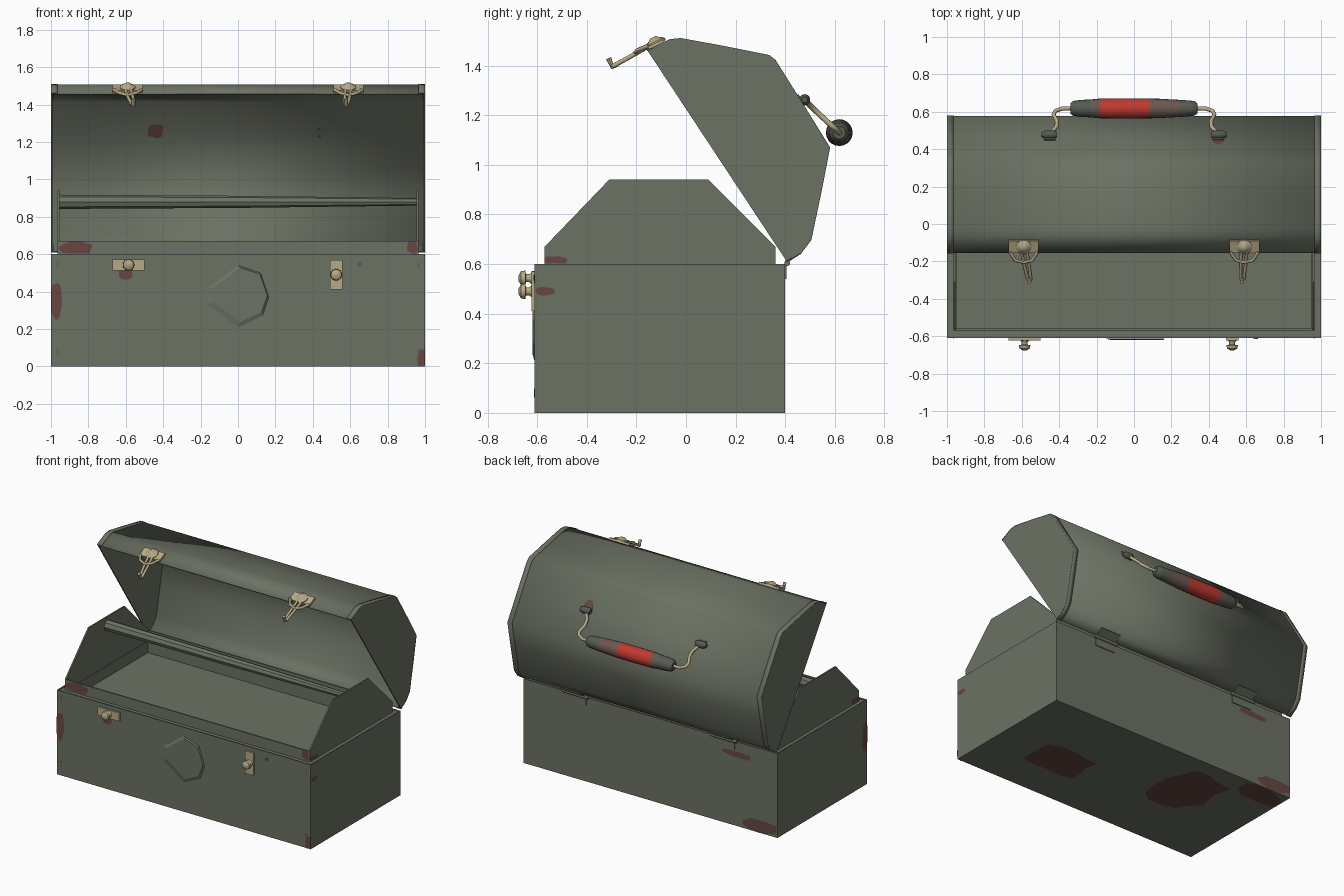
import bpy, bmesh, math, random
from mathutils import Vector, Matrix

if "Cube" in bpy.data.objects:
    bpy.data.objects.remove(bpy.data.objects["Cube"])

random.seed(4)

def material(name, c):
    m = bpy.data.materials.new(name)
    m.diffuse_color = (*c, 1)
    m.use_nodes = True
    m.node_tree.nodes["Principled BSDF"].inputs["Base Color"].default_value = m.diffuse_color
    return m

GREEN = material("grey_green_paint", (.150, .168, .127))
RUST = material("rust_red", (.135, .062, .052))
BRASS = material("dull_brass", (.47, .40, .24))
RED = material("grip_red", (.52, .042, .03))
WORN = material("grip_worn_brown", (.15, .095, .08))
DARK = material("grip_dark_green", (.09, .105, .085))

def finish(name, bm, mats, smooth=None, recalc=True):
    if recalc:
        bmesh.ops.recalc_face_normals(bm, faces=bm.faces)
    me = bpy.data.meshes.new(name)
    bm.to_mesh(me)
    bm.free()
    ob = bpy.data.objects.new(name, me)
    bpy.context.collection.objects.link(ob)
    for m in mats:
        me.materials.append(m)
    if smooth:
        activate(ob)
        bpy.ops.object.shade_smooth_by_angle(angle=math.radians(smooth))
    return ob

def activate(ob):
    bpy.ops.object.select_all(action='DESELECT')
    ob.select_set(True)
    bpy.context.view_layer.objects.active = ob

def box(name, lo, hi, mat=GREEN, tilt=0):
    lo, hi = Vector(lo), Vector(hi)
    bm = bmesh.new()
    bmesh.ops.create_cube(bm, size=1, matrix=Matrix.Translation((lo + hi) / 2)
                          @ Matrix.Rotation(tilt, 4, 'X') @ Matrix.Diagonal((*(hi - lo), 1)))
    return finish(name, bm, [mat])

def prism(name, pts, x0, x1, mat=GREEN):
    """Extrude a y-z outline from x0 to x1."""
    bm = bmesh.new()
    f = bm.faces.new([bm.verts.new((x0, y, z)) for y, z in pts])
    ext = bmesh.ops.extrude_face_region(bm, geom=[f])['geom']
    bmesh.ops.translate(bm, vec=(x1 - x0, 0, 0), verts=[v for v in ext if isinstance(v, bmesh.types.BMVert)])
    return finish(name, bm, [mat])

def strip(name, pts, x0, x1, thick):
    """Sweep an open y-z profile along x as a thin smooth sheet."""
    bm = bmesh.new()
    a = [bm.verts.new((x0, y, z)) for y, z in pts]
    b = [bm.verts.new((x1, y, z)) for y, z in pts]
    for i in range(len(pts) - 1):
        bm.faces.new((a[i], a[i + 1], b[i + 1], b[i]))
    ob = finish(name, bm, [GREEN], 60, False)
    s = ob.modifiers.new("sheet", 'SOLIDIFY')
    s.thickness, s.offset = thick, -1
    return ob

def lathe(name, prof, origin, axis, mats=(BRASS,), rule=None, n=16):
    """Revolve (distance, radius) rings around an axis."""
    bm = bmesh.new()
    M = Matrix.Translation(origin) @ Vector(axis).to_track_quat('Z', 'Y').to_matrix().to_4x4()
    rings = [[bm.verts.new(M @ Vector((r * math.cos(k * math.tau / n), r * math.sin(k * math.tau / n), t)))
              for k in range(n)] for t, r in prof]
    for a, b in zip(rings, rings[1:]):
        for k in range(n):
            bm.faces.new((a[k], a[(k + 1) % n], b[(k + 1) % n], b[k]))
    bm.faces.new(rings[0])
    bm.faces.new(rings[-1])
    if rule:
        for f in bm.faces:
            f.material_index = rule(f.calc_center_median())
    return finish(name, bm, mats, 40)

def rod(name, pts, r, mat=BRASS):
    cu = bpy.data.curves.new(name, 'CURVE')
    cu.dimensions, cu.bevel_depth, cu.bevel_resolution, cu.use_fill_caps = '3D', r, 2, True
    sp = cu.splines.new('POLY')
    sp.points.add(len(pts) - 1)
    for p, c in zip(sp.points, pts):
        p.co = (*c, 1)
    ob = bpy.data.objects.new(name, cu)
    bpy.context.collection.objects.link(ob)
    cu.materials.append(mat)
    activate(ob)
    bpy.ops.object.convert(target='MESH')
    bpy.ops.object.shade_smooth_by_angle(angle=math.radians(50))

def rust(name, origin, u, v, w, h):
    """Irregular rust patch: rounded-square blob spanned by directions u and v."""
    o, u, v = Vector(origin), Vector(u).normalized(), Vector(v).normalized()
    bm = bmesh.new()
    vs = []
    for k in range(14):
        t = k * math.tau / 14
        j = random.uniform(.75, 1.15)
        cu, cv = (max(-1, min(1, 1.2 * j * f(t))) for f in (math.cos, math.sin))
        vs.append(bm.verts.new(o + u * cu * w / 2 + v * cv * h / 2))
    bm.faces.new(vs)
    finish(name, bm, [RUST], recalc=False)

X, Y, Z = (1, 0, 0), (0, 1, 0), (0, 0, 1)

# box body
box("box_floor", (-1, -.61, 0), (1, .4, .01))
box("box_front", (-1, -.61, 0), (1, -.60, .6))
box("box_back", (-1, .39, 0), (1, .4, .6))
for s, side in ((-1, "left"), (1, "right")):
    box(f"box_end_{side}", (min(s, s * .99), -.61, 0), (max(s, s * .99), .4, .6))
    box(f"box_rim_{side}", (min(s * .95, s * .995), -.605, .585), (max(s * .95, s * .995), .395, .595))
box("box_rim_front", (-.99, -.605, .585), (.99, -.565, .595))
box("box_rim_back", (-.99, .355, .585), (.99, .395, .595))

# inner tray with tall gabled ends
gable = [(-.57, .5), (.36, .5), (.36, .67), (.09, .94), (-.31, .94), (-.57, .67)]
prism("tray_end_left", gable, -.965, -.955)
prism("tray_end_right", gable, .955, .965)
box("tray_floor", (-.96, -.57, .5), (.96, .36, .51))
box("tray_front", (-.96, -.57, .5), (.96, -.56, .67))
box("tray_back", (-.96, .35, .5), (.96, .36, .67))
lathe("tray_bar", [(0, .038), (1.0, .032), (1.92, .02)], (-.96, -.105, .88), X, [GREEN], n=8)

# open lid: smooth sheet, flat ends and folded end flanges
lid = [(.405, .612), (.465, .65), (.503, .70), (.545, .9), (.578, 1.07), (.47, 1.245),
       (.36, 1.42), (.335, 1.44), (.15, 1.477), (-.02, 1.508), (-.065, 1.503), (-.155, 1.46)]
strip("lid_sheet", lid, -.99, .99, .008)
flange = [(.2 + (y - .2) * 1.008, 1.1 + (z - 1.1) * 1.008) for y, z in lid]
for s, side in ((-1, "left"), (1, "right")):
    prism(f"lid_end_{side}", lid, s * .992, s)
    strip(f"lid_flange_{side}", flange, min(s * .965, s), max(s * .965, s), .006)

# hinges on the back
for s in (-1, 1):
    x = s * .585
    lathe("hinge_pin", [(0, .012), (.2, .012)], (x - .1, .408, .604), X, [GREEN], n=10)
    box("hinge_box_leaf", (x - .08, .398, .54), (x + .08, .406, .6))
    box("hinge_lid_leaf", (x - .08, .435, .60), (x + .08, .443, .66), tilt=math.radians(-57))

# worn faceted emblem plate on the front
ring = [(0, .54), (.12, .5), (.165, .37), (.13, .27), (0, .21), (-.16, .33), (-.16, .42)]
bm = bmesh.new()
outer = [bm.verts.new((x, -.611, z)) for x, z in ring]
inner = [bm.verts.new((x * .88 + .012, -.619, .375 + (z - .375) * .88 + .008)) for x, z in ring]
for k in range(7):
    bm.faces.new((outer[k], outer[(k + 1) % 7], inner[(k + 1) % 7], inner[k]))
bm.faces.new(inner)
bm.faces.new(outer)
finish("front_plate", bm, [GREEN])
lathe("front_rivet", [(0, .012), (.004, .012)], (.65, -.61, .545), (0, -1, 0), [DARK], n=10)
for s in (-1, 1):
    for z in (.08, .54):
        box("front_slot", (s * .965 - .003, -.613, z - .018), (s * .965 + .003, -.609, z + .018), DARK)

# catch studs on the box front, the right one turned upright
for x, z, w, h, zc in ((-.585, .543, .17, .06, .543), (.525, .49, .065, .16, .49)):
    box("catch_plate", (x - w / 2, -.622, z - h / 2), (x + w / 2, -.609, z + h / 2), BRASS)
    lathe("catch_stud", [(0, .026), (.012, .016), (.025, .016), (.028, .031), (.045, .028), (.056, .01)],
          (x, -.62, zc), (0, -1, 0))

# hooked latches on the lid lip
for x, d in ((-.59, .03), (.59, -.012)):
    box("latch_plate", (x - .08, -.155, 1.476), (x + .08, -.085, 1.492), BRASS, math.radians(25))
    lathe("latch_hub", [(0, .042), (.012, .042), (.024, .022), (.032, .012)], (x, -.12, 1.485), (0, -.42, .9))
    rod("latch_crossbar", [(x - .075, -.15, 1.48), (x - .045, -.195, 1.462), (x, -.205, 1.45),
                           (x + .045, -.195, 1.462), (x + .075, -.15, 1.48)], .009)
    for e in (-.014, .014):
        rod("latch_arm", [(x + e, -.13, 1.49), (x + e + d * .4, -.2, 1.45), (x + e * .6 + d, -.295, 1.397)], .009)
    rod("latch_hook", [(x + d, -.28, 1.405), (x + d, -.297, 1.396), (x + d, -.312, 1.43)], .011)

# carrying handle: grip, bent wires and brackets
def grip_colour(c):
    if -.18 < c.x < .08:
        return 0
    return 1 if -.23 < c.x < .24 else 2

lathe("handle_grip", [(0, .028), (.015, .04), (.05, .045), (.11, .048), (.16, .053), (.29, .054), (.42, .053),
                      (.47, .052), (.58, .046), (.64, .042), (.665, .038), (.68, .026)],
      (-.34, .618, 1.13), X, [RED, WORN, DARK], grip_colour, 20)
for s in (-1, 1):
    rod("handle_wire", [(s * .33, .618, 1.13), (s * .385, .617, 1.13), (s * .42, .605, 1.143),
                        (s * .43, .585, 1.16), (s * .412, .55, 1.192), (s * .415, .52, 1.22),
                        (s * .44, .49, 1.25), (s * .475, .478, 1.26)], .011)
    lathe("handle_bracket", [(0, .016), (.015, .023), (.06, .023), (.08, .012)], (s * .415, .478, 1.262), (s, 0, 0), [DARK], n=12)
    box("handle_base", (s * .45 - .03, .452, 1.235), (s * .45 + .03, .467, 1.285), DARK, math.radians(32))
    for z in (1.23, 1.27):
        lathe("handle_rivet", [(0, .007), (.012, .007)], (s * .435, .478 - (z - 1.23) * .63, z),
              (0, -.84, -.54), [DARK], n=8)

# rust patches
slope = (0, -.225, .35)
rust("rust_front_left", (-.97, -.613, .35), X, Z, .06, .2)
rust("rust_front_corner", (.98, -.613, .045), X, Z, .04, .09)
rust("rust_under_catch", (-.6, -.613, .495), X, Z, .07, .06)
rust("rust_tray_left", (-.87, -.573, .636), X, Z, .18, .065)
rust("rust_tray_right", (.932, -.573, .636), X, Z, .055, .065)
rust("rust_tray_end_right", (.968, -.525, .617), Y, Z, .09, .03)
rust("rust_tray_end_left", (-.968, -.525, .62), Z, Y, .035, .09)
rust("rust_end_right", (1.003, -.57, .49), Y, Z, .08, .035)
rust("rust_end_left", (-1.003, -.58, .35), Z, Y, .2, .055)
rust("rust_back_corner", (-.86, .403, .045), Z, X, .09, .27)
rust("rust_back_hinge", (-.68, .403, .51), Z, X, .04, .22)
rust("rust_bottom_a", (.47, -.19, -.002), Y, X, .3, .42)
rust("rust_bottom_b", (-.41, .04, -.002), Y, X, .5, .42)
rust("rust_bottom_corner", (-.82, .31, -.002), Y, X, .17, .34)
rust("rust_lid_inside", (-.44, .447, 1.258), slope, X, .085, .08)
rust("rust_lid_outside", (.45, .452, 1.28), X, slope, .07, .09)
